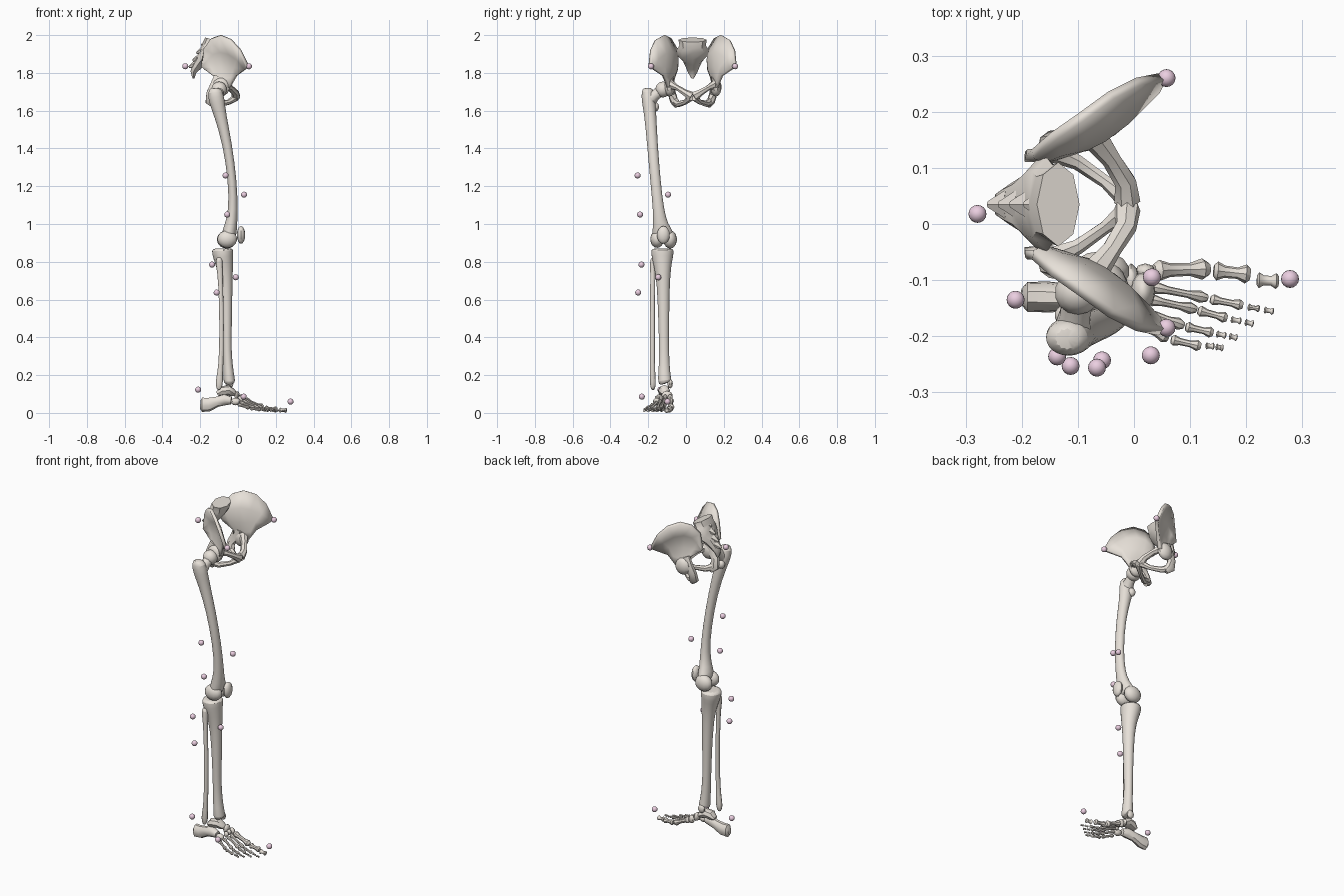
import bpy, bmesh, math
from mathutils import Vector

MID = 0.035   # pelvis mirror plane in y


def material(name, col):
    m = bpy.data.materials.new(name)
    m.diffuse_color = col
    return m


BONE = material("bone", (0.80, 0.75, 0.69, 1))
PINK = material("marker_pink", (0.83, 0.62, 0.75, 1))


def finish(name, bm, mat=BONE, angle=40):
    bmesh.ops.recalc_face_normals(bm, faces=bm.faces)
    me = bpy.data.meshes.new(name)
    bm.to_mesh(me)
    bm.free()
    ob = bpy.data.objects.new(name, me)
    bpy.context.collection.objects.link(ob)
    me.materials.append(mat)
    me.shade_smooth()
    me.set_sharp_from_angle(angle=math.radians(angle))
    return ob


def tube(name, pts, n=10, ref=(0, 1, 0), sub=0):
    """Loft through (x, y, z, radius_across, radius_along_ref)."""
    bm = bmesh.new()
    P = [Vector(p[:3]) for p in pts]
    rings = []
    for i, p in enumerate(pts):
        t = (P[min(i + 1, len(P) - 1)] - P[max(i - 1, 0)]).normalized()
        v = Vector(ref)
        v = (v - t * v.dot(t)).normalized()
        u = v.cross(t)
        rings.append([bm.verts.new(P[i] + u * p[3] * math.cos(a) + v * p[4] * math.sin(a))
                      for a in (2 * math.pi * k / n for k in range(n))])
    for a, b in zip(rings, rings[1:]):
        for k in range(n):
            bm.faces.new((a[k], a[(k + 1) % n], b[(k + 1) % n], b[k]))
    bm.faces.new(rings[0])
    bm.faces.new(rings[-1])
    ob = finish(name, bm)
    if sub:
        ob.modifiers.new("smooth", 'SUBSURF').levels = sub
        ob.modifiers["smooth"].render_levels = sub
    return ob


def ball(name, c, r, mat=BONE, seg=14, rings=9):
    bm = bmesh.new()
    bmesh.ops.create_uvsphere(bm, u_segments=seg, v_segments=rings, radius=1)
    for v in bm.verts:
        v.co = Vector((v.co.x * r[0] + c[0], v.co.y * r[1] + c[1], v.co.z * r[2] + c[2]))
    return finish(name, bm, mat)


def small_bone(name, a, b, r, n=8):
    """Dumbbell-shaped foot bone from a to b."""
    a, b = Vector(a), Vector(b)
    prof = ((0, .6), (.1, 1), (.3, .65), (.65, .6), (.88, 1), (1, .6))
    tube(name, [(*a.lerp(b, t), r * k, r * k) for t, k in prof], n)


# pelvis halves
WING = [
    [(-.192, .125, 1.85), (-.18, .125, 1.93), (-.145, .155, 1.98), (-.095, .19, 1.998),
     (-.04, .23, 1.975), (.01, .255, 1.92), (.05, .263, 1.84)],
    [(-.195, .12, 1.835), (-.16, .118, 1.87), (-.13, .13, 1.9), (-.09, .15, 1.91),
     (-.045, .18, 1.9), (.0, .22, 1.87), (.047, .255, 1.83)],
    [(-.18, .12, 1.82), (-.14, .122, 1.825), (-.115, .13, 1.83), (-.085, .14, 1.83),
     (-.055, .155, 1.83), (-.015, .185, 1.83), (.04, .24, 1.82)],
    [(-.125, .135, 1.78), (-.115, .14, 1.775), (-.1, .148, 1.77), (-.08, .155, 1.77),
     (-.06, .16, 1.77), (-.035, .17, 1.775), (-.01, .19, 1.785)],
    [(-.13, .15, 1.72), (-.12, .15, 1.72), (-.1, .155, 1.72), (-.08, .16, 1.72),
     (-.065, .16, 1.72), (-.05, .165, 1.72), (-.04, .165, 1.73)],
]
for side, s in (("left", 1), ("right", -1)):
    def m(p):
        return (p[0], MID + s * (p[1] - MID), *p[2:])
    bm = bmesh.new()
    g = [[bm.verts.new(m(p)) for p in row] for row in WING]
    for a, b in zip(g, g[1:]):
        for k in range(6):
            bm.faces.new((a[k], a[k + 1], b[k + 1], b[k]))
    wing = finish(side + "_ilium", bm)
    so = wing.modifiers.new("thick", 'SOLIDIFY')
    so.thickness, so.offset = .018, 0
    ball(side + "_hip_socket", m((-.09, .158, 1.725)), (.048, .03, .05), seg=10, rings=7)
    tube(side + "_upper_pubis", [m(p) for p in (
        (-.07, .155, 1.74, .025, .025), (-.04, .115, 1.72, .014, .018),
        (-.015, .075, 1.695, .018, .02), (-.012, .042, 1.675, .027, .024))], 7, (1, 0, 0))
    tube(side + "_lower_pubis", [m(p) for p in (
        (-.012, .045, 1.67, .02, .02), (-.05, .075, 1.645, .012, .014),
        (-.1, .11, 1.635, .014, .017), (-.14, .128, 1.65, .02, .022))], 7, (0, 0, 1))
    tube(side + "_ischium", [m(p) for p in (
        (-.125, .122, 1.625, .015, .012), (-.145, .132, 1.65, .03, .022),
        (-.145, .145, 1.69, .025, .022), (-.12, .15, 1.73, .032, .02),
        (-.1, .148, 1.78, .03, .015))], 7)

# sacrum and tailbone
tube("sacrum", [(-.135, MID, 1.975, .04, .075), (-.145, MID, 1.945, .045, .07),
                (-.155, MID, 1.925, .042, .083), (-.175, MID, 1.89, .035, .078),
                (-.2, MID, 1.86, .03, .05), (-.222, MID, 1.83, .024, .036),
                (-.236, MID, 1.805, .016, .026), (-.236, MID, 1.77, .005, .006)], 8)
for i, (x, z) in enumerate(((-.17, 1.96), (-.195, 1.92), (-.215, 1.88), (-.235, 1.845))):
    tube(f"sacrum_spine_{i+1}", [(x + .01, MID, z, .02, .03), (x - .025, MID, z - .015, .006, .006)], 6)

# thigh
tube("femur", [(-.118, -.205, 1.722, .022, .02), (-.122, -.204, 1.705, .042, .034),
               (-.112, -.198, 1.65, .044, .038), (-.095, -.189, 1.58, .033, .033),
               (-.055, -.178, 1.42, .025, .029), (-.028, -.161, 1.22, .024, .028),
               (-.025, -.145, 1.07, .025, .03), (-.038, -.135, .99, .035, .042),
               (-.048, -.122, .945, .042, .062), (-.05, -.12, .92, .03, .05)], 12, sub=1)
tube("femur_neck", [(-.11, -.195, 1.655, .04, .035), (-.105, -.16, 1.685, .028, .028),
                    (-.1, -.125, 1.71, .03, .03)], 10, (1, 0, 0))
ball("femur_head", (-.1, -.122, 1.712), (.042, .04, .042))
ball("lesser_trochanter", (-.12, -.163, 1.62), (.022, .02, .025))
ball("outer_condyle", (-.057, -.153, .92), (.053, .036, .046))
ball("inner_condyle", (-.06, -.084, .918), (.053, .036, .048))
ball("patella", (.016, -.12, .942), (.022, .034, .047), seg=12, rings=8)

# lower leg
tube("tibia", [(-.082, -.125, .872, .05, .052), (-.082, -.125, .862, .06, .063),
               (-.08, -.125, .83, .056, .06), (-.07, -.124, .78, .046, .048),
               (-.062, -.12, .69, .034, .035), (-.058, -.118, .5, .027, .03),
               (-.058, -.116, .32, .023, .026), (-.05, -.115, .21, .028, .032),
               (-.045, -.113, .165, .033, .039), (-.045, -.108, .155, .025, .03)], 12, sub=1)
ball("inner_ankle", (-.045, -.084, .155), (.022, .014, .025), seg=10, rings=6)
tube("fibula", [(-.1, -.172, .825, .008, .008), (-.1, -.173, .81, .022, .02),
                (-.098, -.174, .77, .018, .017), (-.092, -.177, .7, .013, .013),
                (-.085, -.178, .45, .013, .015), (-.09, -.178, .25, .013, .014),
                (-.098, -.176, .18, .02, .017), (-.1, -.175, .145, .021, .017),
                (-.102, -.175, .118, .008, .008)], 8, sub=1)

# heel and ankle bones
tube("heel", [(-.2, -.13, .045, .022, .015), (-.19, -.13, .044, .039, .027),
              (-.155, -.13, .045, .037, .028), (-.11, -.132, .06, .028, .025),
              (-.07, -.14, .07, .03, .028), (-.035, -.145, .065, .02, .02)], 9)
tube("talus", [(-.11, -.12, .1, .012, .018), (-.085, -.12, .115, .027, .03),
               (-.05, -.116, .12, .028, .031), (-.025, -.108, .105, .02, .022),
               (-.015, -.105, .1, .012, .015)], 8)
for name, c, r in (("navicular", (-.005, -.1, .092), (.014, .03, .024)),
                   ("cuboid", (-.012, -.155, .06), (.026, .02, .02)),
                   ("inner_cuneiform", (.02, -.084, .075), (.018, .014, .024)),
                   ("middle_cuneiform", (.018, -.11, .08), (.014, .011, .018)),
                   ("outer_cuneiform", (.014, -.132, .074), (.016, .011, .018))):
    ball(name, c, r, seg=8, rings=6)

# toes: metatarsal start, then joint x/y pairs, base radius
TOES = [
    ((.035, -.083, .068), ((.133, -.08), (.142, -.083), (.207, -.09), (.219, -.1), (.258, -.102)), .019),
    ((.03, -.112, .07), ((.13, -.132), (.136, -.134), (.194, -.145), (.203, -.148), (.224, -.151), (.232, -.153), (.249, -.156)), .011),
    ((.025, -.134, .065), ((.11, -.152), (.114, -.154), (.166, -.168), (.173, -.17), (.191, -.173), (.198, -.175), (.213, -.178)), .011),
    ((.012, -.153, .056), ((.088, -.181), (.092, -.183), (.141, -.194), (.147, -.196), (.164, -.199), (.17, -.2), (.184, -.203)), .011),
    ((.0, -.175, .045), ((.06, -.204), (.066, -.206), (.119, -.218), (.128, -.217), (.143, -.218), (.146, -.219), (.159, -.221)), .011),
]
for i, (start, js, r) in enumerate(TOES):
    zs = [.026, .023, .017, .015, .013, .012, .01]
    js = [(x, y, zs[k]) for k, (x, y) in enumerate(js)]
    small_bone(f"metatarsal_{i+1}", start, js[0], r)
    for k in range(1, len(js), 2):
        small_bone(f"toe_{i+1}_bone_{(k+1)//2}", js[k], js[k + 1], r * (.9 if k == 1 else .6 if i else .75))

# pink marker balls
for i, p in enumerate(((-.279, .018, 1.835), (.058, .26, 1.835), (.058, -.185, 1.835),
                       (-.066, -.256, 1.257), (.032, -.095, 1.155), (-.057, -.243, 1.05),
                       (-.137, -.236, .785), (-.012, -.147, .718), (-.113, -.253, .637),
                       (-.211, -.135, .123), (.03, -.234, .086), (.278, -.098, .06))):
    ball(f"marker_{i+1}", p, (.016,) * 3, PINK, 16, 10)
